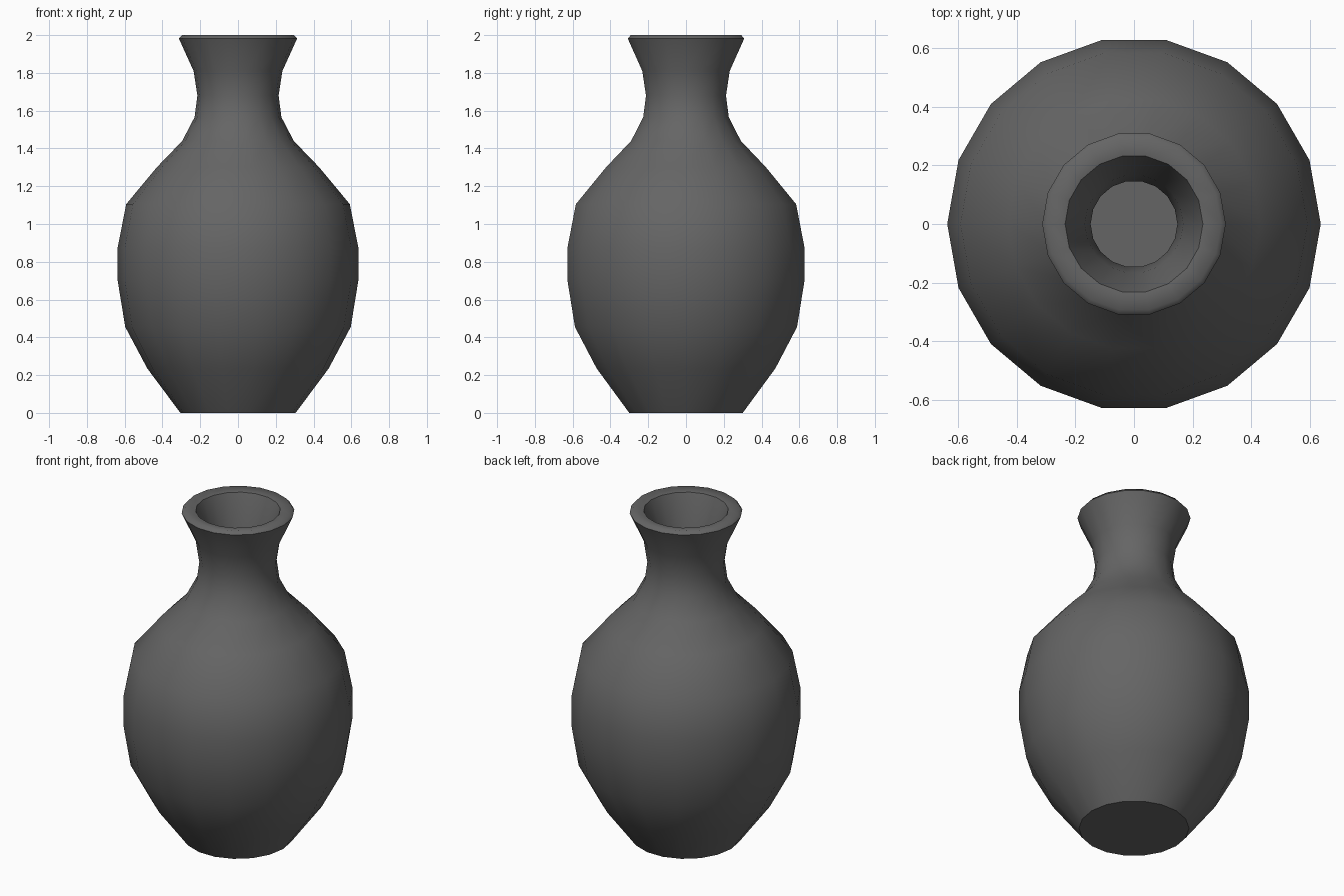
import bpy, bmesh, math

cube = bpy.data.objects.get("Cube")
if cube:
    bpy.data.objects.remove(cube, do_unlink=True)

SIDES = 18
WALL = 0.067

# Material
clay = bpy.data.materials.new("dark grey clay")
clay.use_nodes = True
colour = (0.13, 0.13, 0.13, 1)
clay.diffuse_color = colour
bsdf = clay.node_tree.nodes["Principled BSDF"]
bsdf.inputs["Base Color"].default_value = colour
bsdf.inputs["Roughness"].default_value = 0.8

# Outer profile (radius, height), from foot to flared lip
outer = [(0.305, 0), (0.48, 0.235), (0.597, 0.455), (0.637, 0.70),
         (0.637, 0.875), (0.592, 1.105), (0.43, 1.30), (0.295, 1.44),
         (0.23, 1.565), (0.215, 1.68), (0.235, 1.81), (0.313, 1.982)]
lip = [(0.297, 2.0), (0.235, 1.99)]
# Hollow inside: the wall offset inward, ending in a raised floor
inner = [(r - WALL, max(z, WALL)) for r, z in reversed(outer[:-1])]
profile = outer + lip + inner
sharp_rings = {0, len(outer) - 1, len(outer) + 1, len(profile) - 1}

# Turn the profile into rings joined by quads
bm = bmesh.new()
rings = []
for r, z in profile:
    angles = [math.tau * i / SIDES for i in range(SIDES)]
    rings.append([bm.verts.new((r * math.cos(a), r * math.sin(a), z)) for a in angles])
for low, high in zip(rings, rings[1:]):
    for i in range(SIDES):
        j = (i + 1) % SIDES
        bm.faces.new((low[i], low[j], high[j], high[i]))

# Foot and inside floor
bm.faces.new(rings[0][::-1])
bm.faces.new(rings[-1])
bmesh.ops.recalc_face_normals(bm, faces=bm.faces)

# Smooth shading, with crisp rims
for face in bm.faces:
    face.smooth = True
for k in sharp_rings:
    for i in range(SIDES):
        bm.edges.get((rings[k][i], rings[k][(i + 1) % SIDES])).smooth = False

mesh = bpy.data.meshes.new("vase")
bm.to_mesh(mesh)
bm.free()
mesh.materials.append(clay)
vase = bpy.data.objects.new("vase", mesh)
bpy.context.collection.objects.link(vase)
